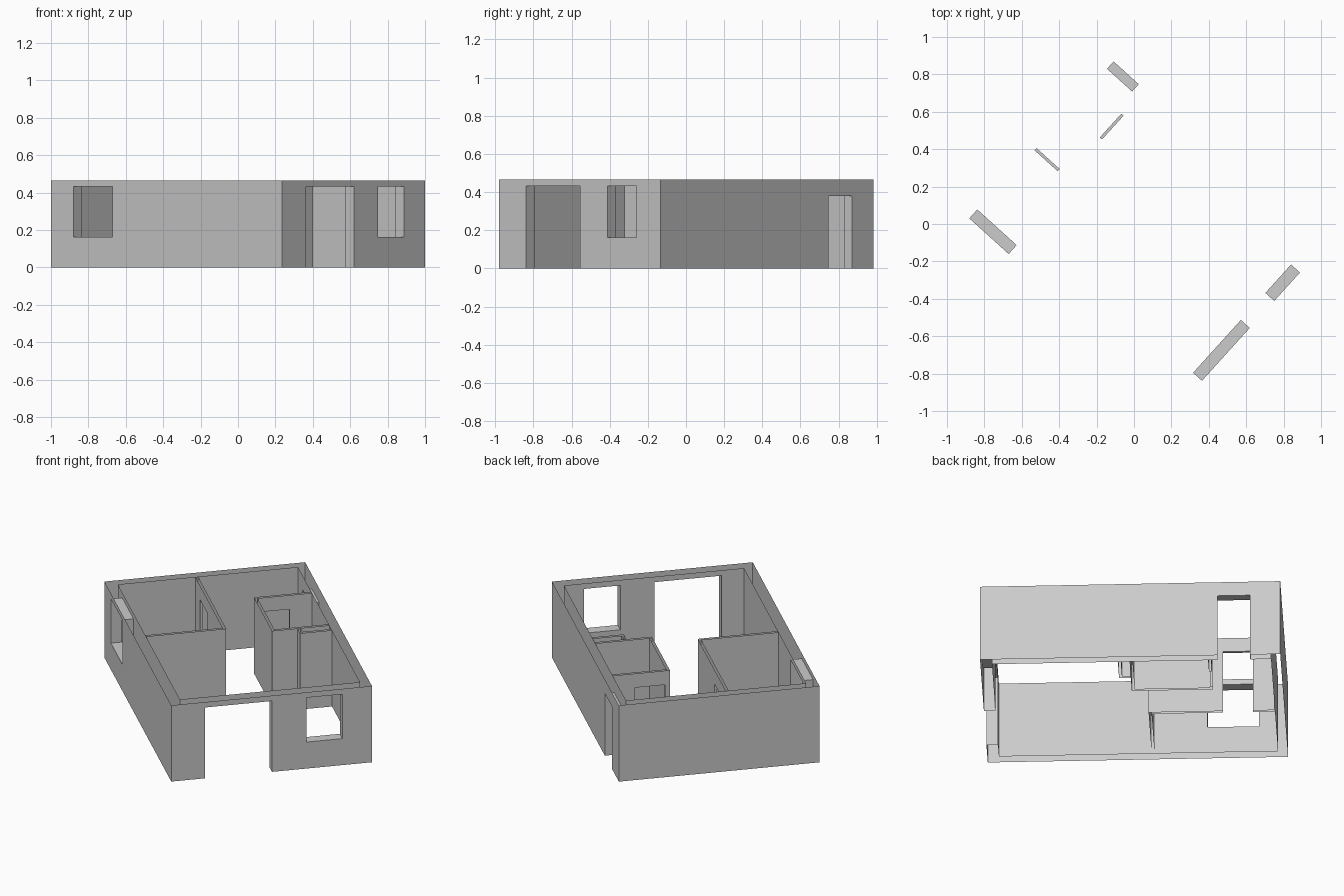
import bpy, bmesh, math
from mathutils import Vector

cube = bpy.data.objects.get("Cube")
if cube:
    bpy.data.objects.remove(cube, do_unlink=True)

# Plan dimensions: u runs along the entrance wall, v along the depth
U, V, H = 1.14, 1.664, 0.466
HEAD, SILL, DOOR = 0.433, 0.162, 0.38
THICK, SLIM, THIN = 0.064, 0.053, 0.016
U_IN, V_IN = U - SLIM, V - SLIM

plaster = bpy.data.materials.new("plaster_grey")
plaster.use_nodes = True
GREY = (0.6, 0.6, 0.6, 1)
plaster.diffuse_color = GREY
plaster.node_tree.nodes["Principled BSDF"].inputs["Base Color"].default_value = GREY


def wall(name, axis, out_t, in_t, out_span, in_span, openings=()):
    """Hollow wall, open at top and bottom; openings are (start, end, sill, head)."""
    bm = bmesh.new()

    def point(s, t, z):
        return Vector((s, t, z) if axis == "u" else (t, s, z))

    def quad(corners, normal):
        face = bm.faces.new([bm.verts.new(point(*c)) for c in corners])
        face.normal_update()
        if face.normal.dot(point(*normal)) < 0:
            face.normal_flip()

    def upright(s0, s1, t, z0, z1, way):
        quad([(s0, t, z0), (s1, t, z0), (s1, t, z1), (s0, t, z1)], (0, way, 0))

    # Two skins, split around the openings
    way = 1 if out_t > in_t else -1
    for t, (start, end), facing in ((out_t, out_span, way), (in_t, in_span, -way)):
        at = start
        for s0, s1, z0, z1 in openings:
            upright(at, s0, t, 0, H, facing)
            upright(s0, s1, t, z1, H, facing)
            if z0 > 0:
                upright(s0, s1, t, 0, z0, facing)
            at = s1
        upright(at, end, t, 0, H, facing)

    # Jambs, heads and sills
    for s0, s1, z0, z1 in openings:
        for s, n in ((s0, 1), (s1, -1)):
            quad([(s, out_t, z0), (s, in_t, z0), (s, in_t, z1), (s, out_t, z1)], (n, 0, 0))
        for z, n in ((z1, -1), (z0, 1)):
            if z > 0:
                quad([(s0, out_t, z), (s1, out_t, z), (s1, in_t, z), (s0, in_t, z)], (0, 0, n))

    bmesh.ops.remove_doubles(bm, verts=bm.verts, dist=0.0001)
    mesh = bpy.data.meshes.new(name)
    bm.to_mesh(mesh)
    bm.free()
    mesh.materials.append(plaster)
    obj = bpy.data.objects.new(name, mesh)
    obj.location = (0.235, -0.98, 0)
    obj.rotation_euler.z = math.atan2(0.845, 0.765)
    bpy.context.collection.objects.link(obj)


# Outer walls
wall("entrance_wall", "u", 0, THICK, (0, U), (THICK, U_IN),
     [(0.191, 0.572, 0, HEAD), (0.767, 0.972, SILL, HEAD)])
wall("window_wall", "v", 0, THICK, (0, V), (THICK, V_IN),
     [(1.221, 1.505, SILL, HEAD)])
wall("side_door_wall", "v", U, U_IN, (0, V), (THICK, V_IN),
     [(1.315, 1.496, 0, DOOR)])
wall("end_wall", "u", V, V_IN, (0, U), (THICK, U_IN))

# Bedroom partitions
BED_U, BED_V = 0.52, 0.911
wall("bedroom_cross_partition", "u", BED_V, BED_V + THIN,
     (THICK, BED_U), (THICK, BED_U - THIN))
wall("bedroom_long_partition", "v", BED_U, BED_U - THIN,
     (BED_V, V_IN), (BED_V + THIN, V_IN), [(1.324, 1.49, 0, DOOR)])

# Bathroom partitions
BATH_U, BATH_NEAR, BATH_FAR = 0.762, 0.827, 1.278
wall("bathroom_near_partition", "u", BATH_NEAR, BATH_NEAR + THIN,
     (BATH_U, U_IN), (BATH_U + THIN, U_IN))
wall("bathroom_long_partition", "v", BATH_U, BATH_U + THIN,
     (BATH_NEAR, BATH_FAR), (BATH_NEAR + THIN, BATH_FAR - THIN))
wall("bathroom_far_partition", "u", BATH_FAR, BATH_FAR - THIN,
     (BATH_U, U_IN), (BATH_U + THIN, U_IN), [(0.789, 0.96, 0, DOOR)])

# Service shaft beside the bathroom
SHAFT_U, SHAFT_V = 0.906, 0.762
wall("shaft_front", "u", SHAFT_V, SHAFT_V + THIN,
     (SHAFT_U, U_IN), (SHAFT_U + THIN, U_IN))
wall("shaft_side", "v", SHAFT_U, SHAFT_U + THIN,
     (SHAFT_V, BATH_NEAR), (SHAFT_V + THIN, BATH_NEAR))
